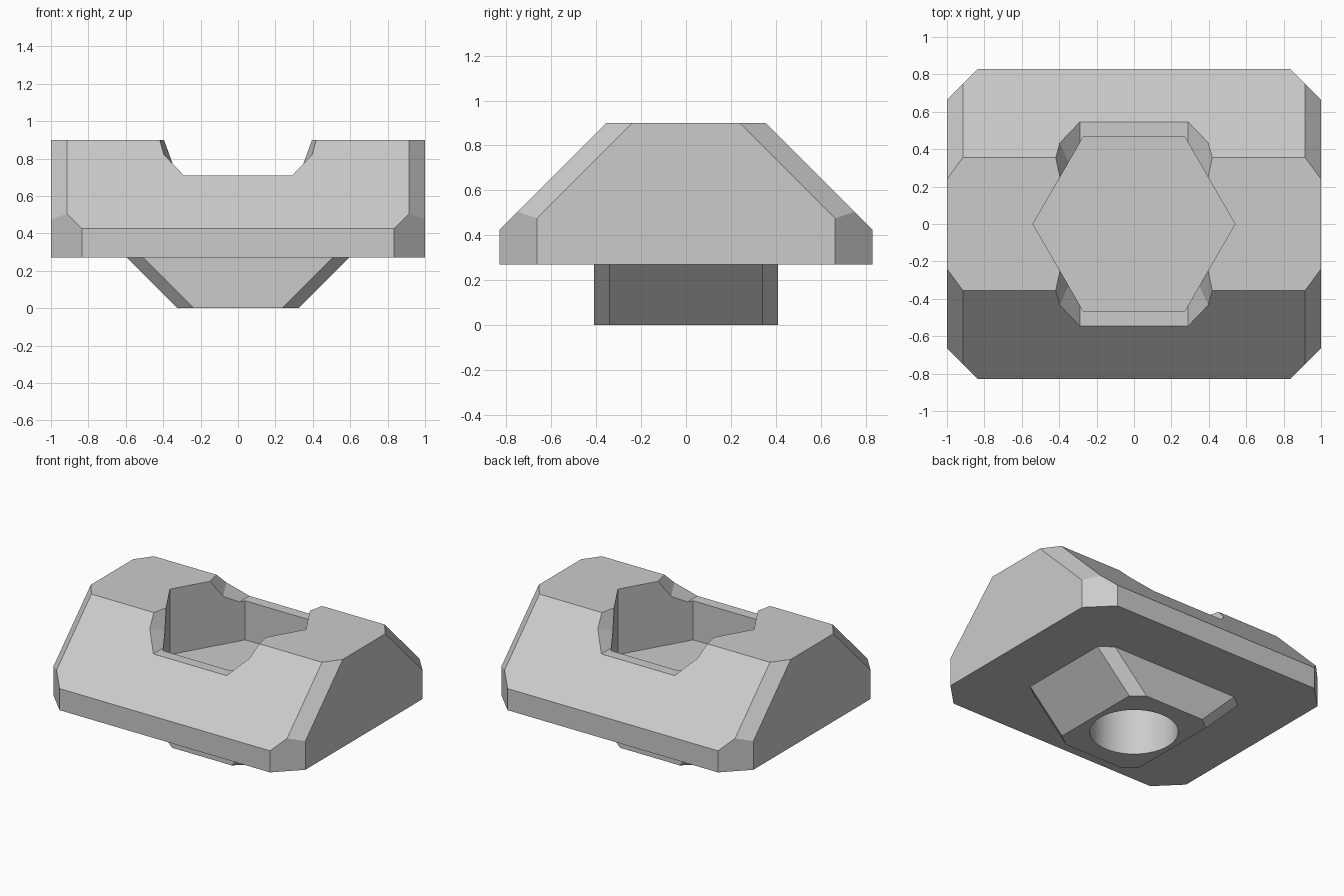
import bpy, bmesh, math
from mathutils import Matrix, Vector

default = bpy.data.objects.get("Cube")
if default:
    bpy.data.objects.remove(default, do_unlink=True)

grey = bpy.data.materials.new("plain grey")
grey.use_nodes = True
colour = (0.6, 0.6, 0.6, 1)
grey.diffuse_color = colour
grey.node_tree.nodes["Principled BSDF"].inputs["Base Color"].default_value = colour


def finish(name, bm):
    mesh = bpy.data.meshes.new(name)
    bmesh.ops.recalc_face_normals(bm, faces=bm.faces)
    bm.to_mesh(mesh)
    bm.free()
    mesh.materials.append(grey)
    obj = bpy.data.objects.new(name, mesh)
    bpy.context.collection.objects.link(obj)
    return obj


def hull(name, points, mirror_y=True):
    """Convex solid from points mirrored in x and, if wanted, in y."""
    bm = bmesh.new()
    for x, y, z in points:
        for sx in (-1, 1):
            for sy in ((-1, 1) if mirror_y else (1,)):
                bm.verts.new((sx * x, sy * y, z))
    bmesh.ops.convex_hull(bm, input=bm.verts)
    bmesh.ops.dissolve_limit(bm, angle_limit=math.radians(1),
                             verts=bm.verts, edges=bm.edges)
    return finish(name, bm)


def prism(name, sides, radius, bottom, top):
    bm = bmesh.new()
    bmesh.ops.create_cone(bm, cap_ends=True, segments=sides, radius1=radius,
                          radius2=radius, depth=top - bottom,
                          matrix=Matrix.Translation((0, 0, (top + bottom) / 2)))
    return finish(name, bm)


# Chamfered wedge body
body = hull("nut_body", [
    (1, .665, .27), (.835, .83, .27), (.835, .83, .425), (1, .665, .475),
    (.915, .75, .505), (1, .24, .9), (.915, .355, .9)])

# Tapered foot underneath, sunk a little into the body
foot = hull("foot", [
    (.325, .34, 0), (.235, .41, 0), (.625, .34, .3), (.535, .41, .3)])

# Hexagonal pocket with a corner on each x side
pocket = prism("hex_pocket_cutter", 6, .54, .43, 1.1)
angle = min((math.atan2(v.co.y, v.co.x) for v in pocket.data.vertices), key=abs)
pocket.data.transform(Matrix.Rotation(-angle, 4, 'Z'))

# Flared notches from the pocket out through the front and back slopes
notch_points = [(.29, .2, .71), (.29, .6, .71)]
for height in (.9, 1.05):
    notch_points += [(.385, .2, height), (.472, .6, height)]
back_notch = hull("back_notch_cutter", notch_points, False)
front_notch = hull("front_notch_cutter",
                   [(x, -y, z) for x, y, z in notch_points], False)

# Blind round hole from below
hole = prism("round_hole_cutter", 64, .287, -.1, .405)


def combine(tool, operation):
    mod = body.modifiers.new(tool.name, 'BOOLEAN')
    mod.operation = operation
    mod.solver = 'EXACT'
    mod.object = tool
    tool.hide_render = True
    bpy.ops.object.modifier_apply(modifier=mod.name)
    bpy.data.objects.remove(tool, do_unlink=True)


bpy.ops.object.select_all(action='DESELECT')
bpy.context.view_layer.objects.active = body
body.select_set(True)
combine(foot, 'UNION')
for cutter in (pocket, back_notch, front_notch, hole):
    combine(cutter, 'DIFFERENCE')
bpy.ops.object.shade_smooth_by_angle(angle=math.radians(10))
